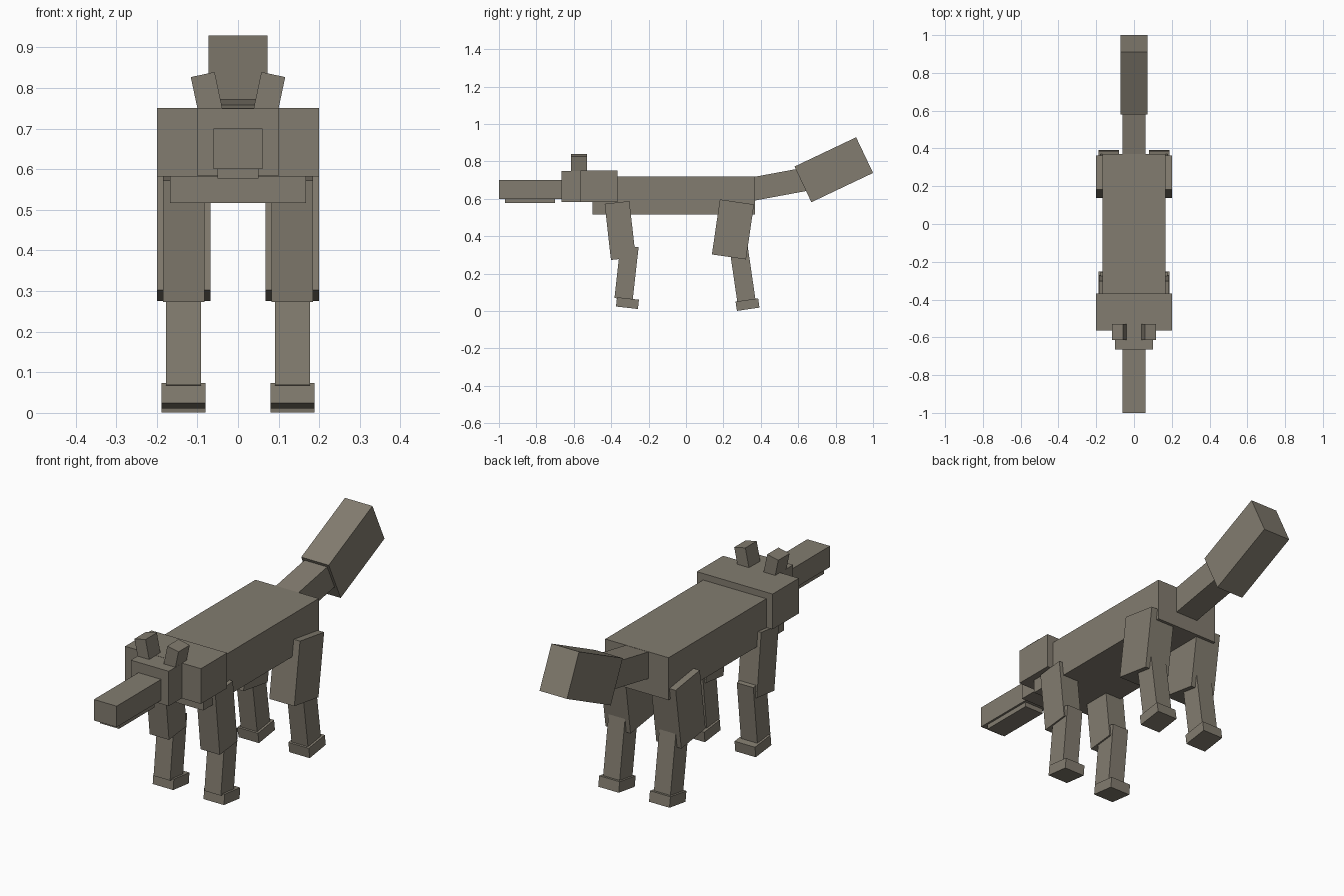
import bpy
from math import radians

old = bpy.data.objects.get("Cube")
if old:
    bpy.data.objects.remove(old, do_unlink=True)

# Single fur colour
fur = bpy.data.materials.new("grey brown fur")
fur.use_nodes = True
colour = (0.225, 0.202, 0.16, 1)
fur.diffuse_color = colour
fur.node_tree.nodes["Principled BSDF"].inputs["Base Color"].default_value = colour


def block(name, centre, size, pitch=0, roll=0):
    """Flat-faced box, tilted about x (pitch) and y (roll) in degrees."""
    bpy.ops.mesh.primitive_cube_add(size=1, location=centre,
                                    rotation=(radians(pitch), radians(roll), 0))
    ob = bpy.context.object
    ob.name = name
    ob.scale = size
    ob.data.materials.append(fur)
    return ob


def span(name, width, y, z):
    """Upright box centred on x, given by its y and z ranges."""
    return block(name, (0, sum(y) / 2, sum(z) / 2),
                 (width, y[1] - y[0], z[1] - z[0]))


# Body, ruff and head
span("body", 0.334, (-0.5, 0.37), (0.517, 0.719))
span("ruff", 0.4, (-0.565, -0.367), (0.582, 0.75))
span("face", 0.2, (-0.665, -0.5), (0.583, 0.749))
span("snout", 0.12, (-1.0, -0.64), (0.6, 0.7))
span("lower_jaw", 0.1, (-0.968, -0.7), (0.577, 0.602))

# Tail
block("tail_base", (0, 0.53, 0.684), (0.12, 0.38, 0.125), pitch=10.5)
block("tail_tip", (0, 0.79, 0.755), (0.145, 0.365, 0.211), pitch=25.4)

# Ears and legs, on both sides
for side, s in (("left", 1), ("right", -1)):
    block(side + "_ear", (s * 0.0765, -0.572, 0.784), (0.06, 0.085, 0.1), roll=s * 12)

    block(side + "_front_upper_leg", (s * 0.134, -0.352, 0.43), (0.102, 0.133, 0.302), pitch=6.4)
    block(side + "_front_lower_leg", (s * 0.134, -0.318, 0.205), (0.087, 0.098, 0.285), pitch=-6.4)
    block(side + "_front_foot", (s * 0.134, -0.313, 0.042), (0.108, 0.118, 0.05), pitch=-6.4)

    block(side + "_hind_upper_leg", (s * 0.134, 0.251, 0.436), (0.132, 0.184, 0.297), pitch=-8.3)
    block(side + "_hind_lower_leg", (s * 0.134, 0.302, 0.198), (0.087, 0.098, 0.283), pitch=8.3)
    block(side + "_hind_foot", (s * 0.134, 0.329, 0.034), (0.108, 0.122, 0.05), pitch=8.3)
